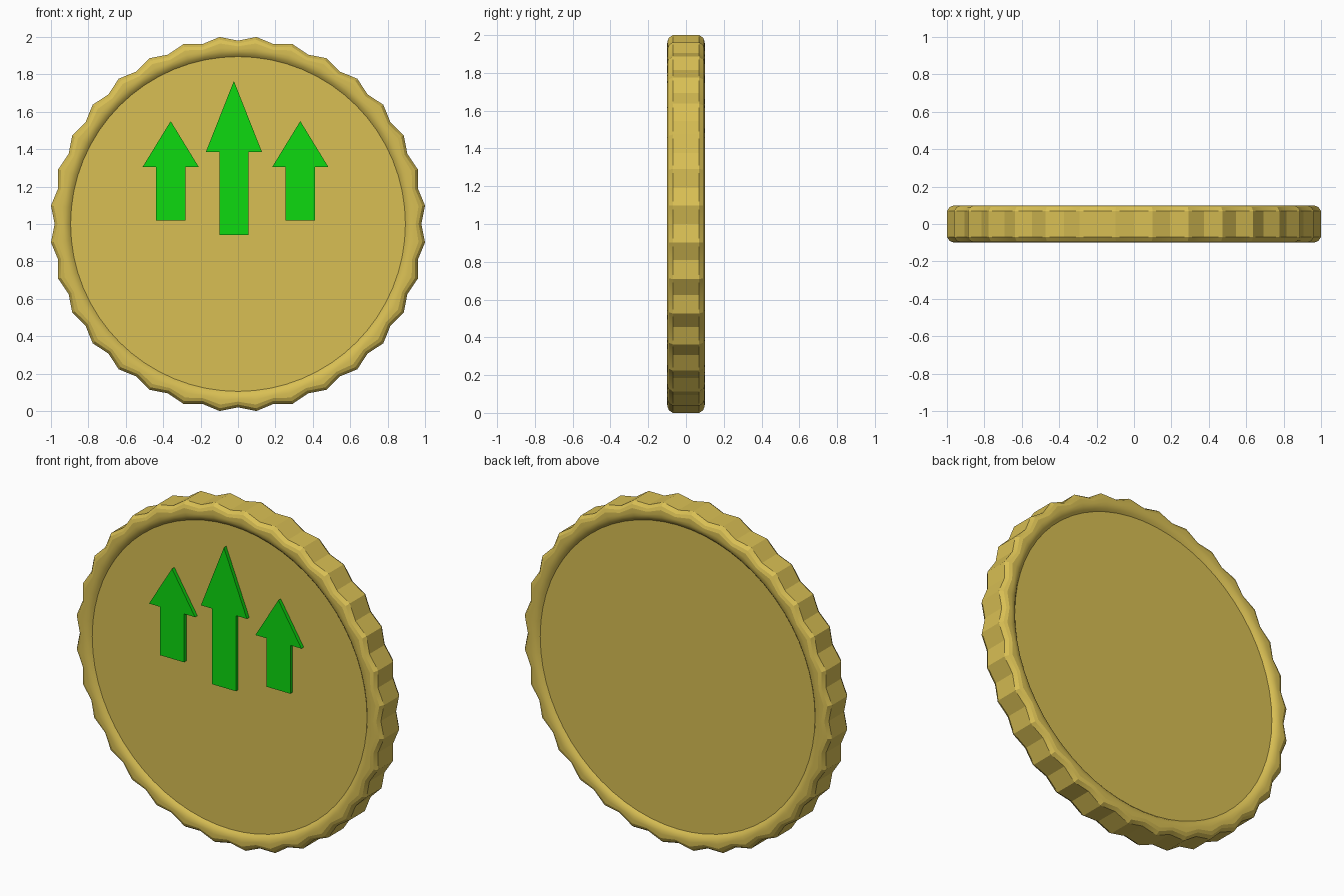
import bpy, bmesh, math

if "Cube" in bpy.data.objects:
    bpy.data.objects.remove(bpy.data.objects["Cube"])

SIDES = 64          # 32 ridges, one peak and one valley each
CENTRE_Z = 1.0


def material(name, rgb):
    m = bpy.data.materials.new(name)
    m.diffuse_color = (*rgb, 1.0)
    m.use_nodes = True
    m.node_tree.nodes["Principled BSDF"].inputs["Base Color"].default_value = m.diffuse_color
    return m


def finish(bm, name, mat):
    bmesh.ops.recalc_face_normals(bm, faces=bm.faces[:])
    mesh = bpy.data.meshes.new(name)
    bm.to_mesh(mesh)
    bm.free()
    mesh.materials.append(mat)
    ob = bpy.data.objects.new(name, mesh)
    bpy.context.collection.objects.link(ob)
    return ob


gold = material("gold", (0.69, 0.52, 0.088))
green = material("bright green", (0.004, 0.70, 0.005))

# Coin: half profile of (radius, y, ridge strength), from the face out to the edge
half = [(0.895, -0.078, 0.0), (0.907, -0.090, 0.0), (0.925, -0.098, 0.1),
        (0.945, -0.100, 0.4), (0.970, -0.099, 0.8), (0.990, -0.091, 1.0),
        (1.005, -0.070, 1.0)]
profile = half + [(r, -y, w) for r, y, w in reversed(half)]

bm = bmesh.new()
rings = []
for r, y, w in profile:
    ring = []
    for i in range(SIDES):
        a = 2 * math.pi * i / SIDES
        rad = r - (0.025 * w if i % 2 == 0 else 0.0)
        ring.append(bm.verts.new((rad * math.sin(a), y, CENTRE_Z + rad * math.cos(a))))
    rings.append(ring)
for a, b in zip(rings, rings[1:]):
    for i in range(SIDES):
        j = (i + 1) % SIDES
        bm.faces.new((a[i], a[j], b[j], b[i]))
bm.faces.new(rings[0])
bm.faces.new(rings[-1])
coin = finish(bm, "coin", gold)
bpy.context.view_layer.objects.active = coin
coin.select_set(True)
bpy.ops.object.shade_smooth_by_angle(angle=math.radians(22))
coin.select_set(False)


# Raised arrows on the front face
def arrow(name, x, bottom, shoulder, tip, stem=0.078, head=0.15):
    pts = [(-stem, bottom), (stem, bottom), (stem, shoulder), (head, shoulder),
           (0, tip), (-head, shoulder), (-stem, shoulder)]
    bm = bmesh.new()
    face = bm.faces.new([bm.verts.new((x + px, -0.07, z)) for px, z in pts])
    out = bmesh.ops.extrude_face_region(bm, geom=[face])
    moved = [g for g in out["geom"] if isinstance(g, bmesh.types.BMVert)]
    bmesh.ops.translate(bm, verts=moved, vec=(0, -0.03, 0))
    if not face.is_valid or len(bm.faces) < 9:
        bm.faces.new([v for v in bm.verts if v not in moved])
    finish(bm, name, green)


arrow("left_arrow", -0.36, 1.02, 1.305, 1.55)
arrow("centre_arrow", -0.022, 0.94, 1.385, 1.765)
arrow("right_arrow", 0.333, 1.02, 1.305, 1.55)
